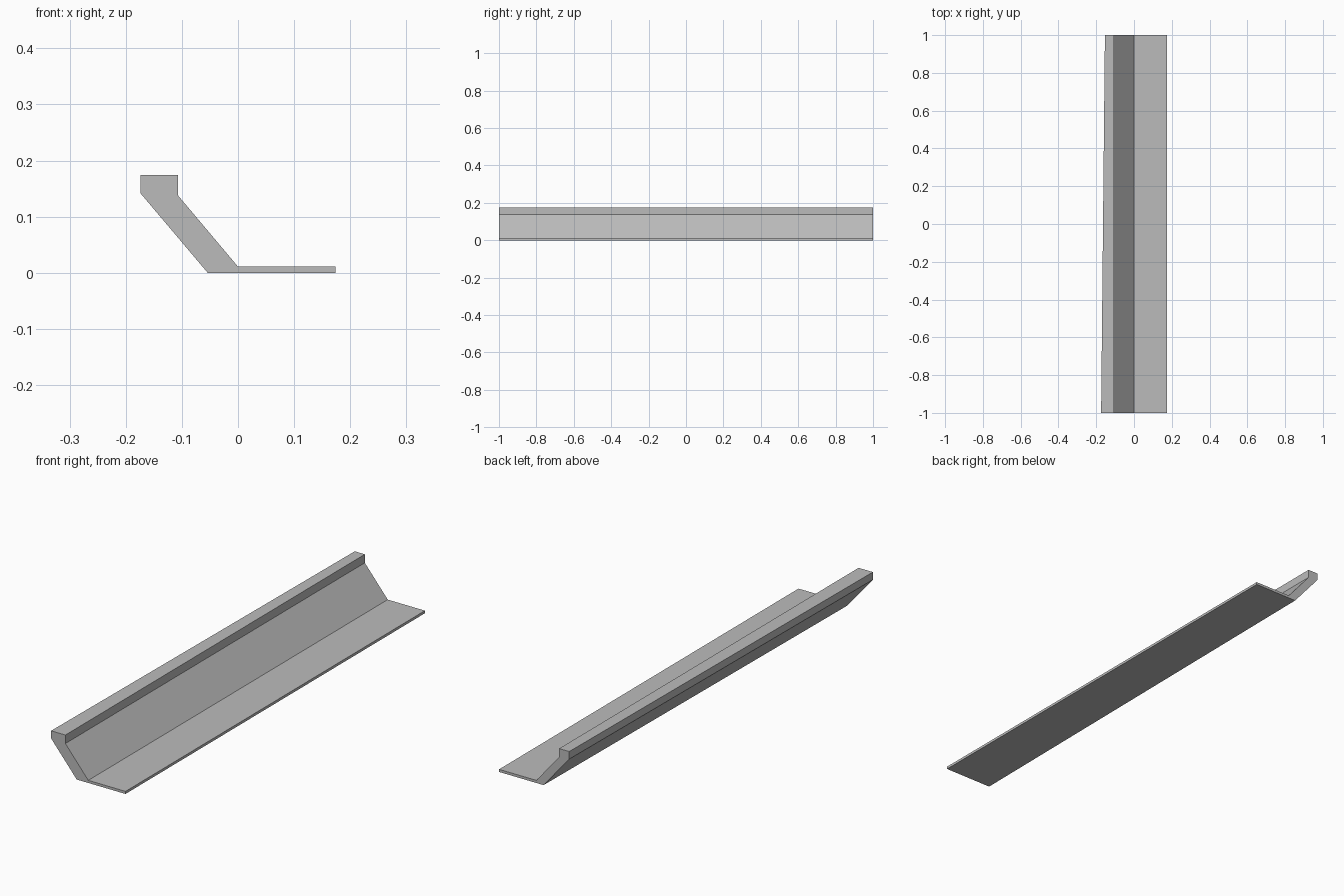
import bpy
import bmesh

cube = bpy.data.objects.get("Cube")
if cube:
    bpy.data.objects.remove(cube, do_unlink=True)

HALF_LENGTH = 1.0
TAPER = 0.02  # the outer side narrows towards the back

# Cross-section: (x, z, belongs to the tapering outer side)
PROFILE = [
    (0.174, 0.0, False),
    (0.174, 0.011, False),
    (0.0, 0.011, False),
    (-0.107, 0.138, False),
    (-0.107, 0.174, False),
    (-0.174, 0.174, True),
    (-0.174, 0.142, True),
    (-0.054, 0.0, True),
]

# Plain grey material
grey = bpy.data.materials.new("plain grey")
grey.use_nodes = True
colour = (0.5, 0.5, 0.5, 1.0)
grey.diffuse_color = colour
grey.node_tree.nodes["Principled BSDF"].inputs["Base Color"].default_value = colour

# Angled rail: base flange, sloping web and upright lip in one extrusion
bm = bmesh.new()
front = [bm.verts.new((x, -HALF_LENGTH, z)) for x, z, outer in PROFILE]
back = [bm.verts.new((x + TAPER * outer, HALF_LENGTH, z)) for x, z, outer in PROFILE]
bm.faces.new(front)
bm.faces.new(back[::-1])
for i in range(len(PROFILE)):
    j = (i + 1) % len(PROFILE)
    bm.faces.new((front[i], back[i], back[j], front[j]))
bmesh.ops.recalc_face_normals(bm, faces=bm.faces[:])

mesh = bpy.data.meshes.new("angled_rail")
bm.to_mesh(mesh)
bm.free()
mesh.materials.append(grey)
rail = bpy.data.objects.new("angled_rail", mesh)
bpy.context.collection.objects.link(rail)
